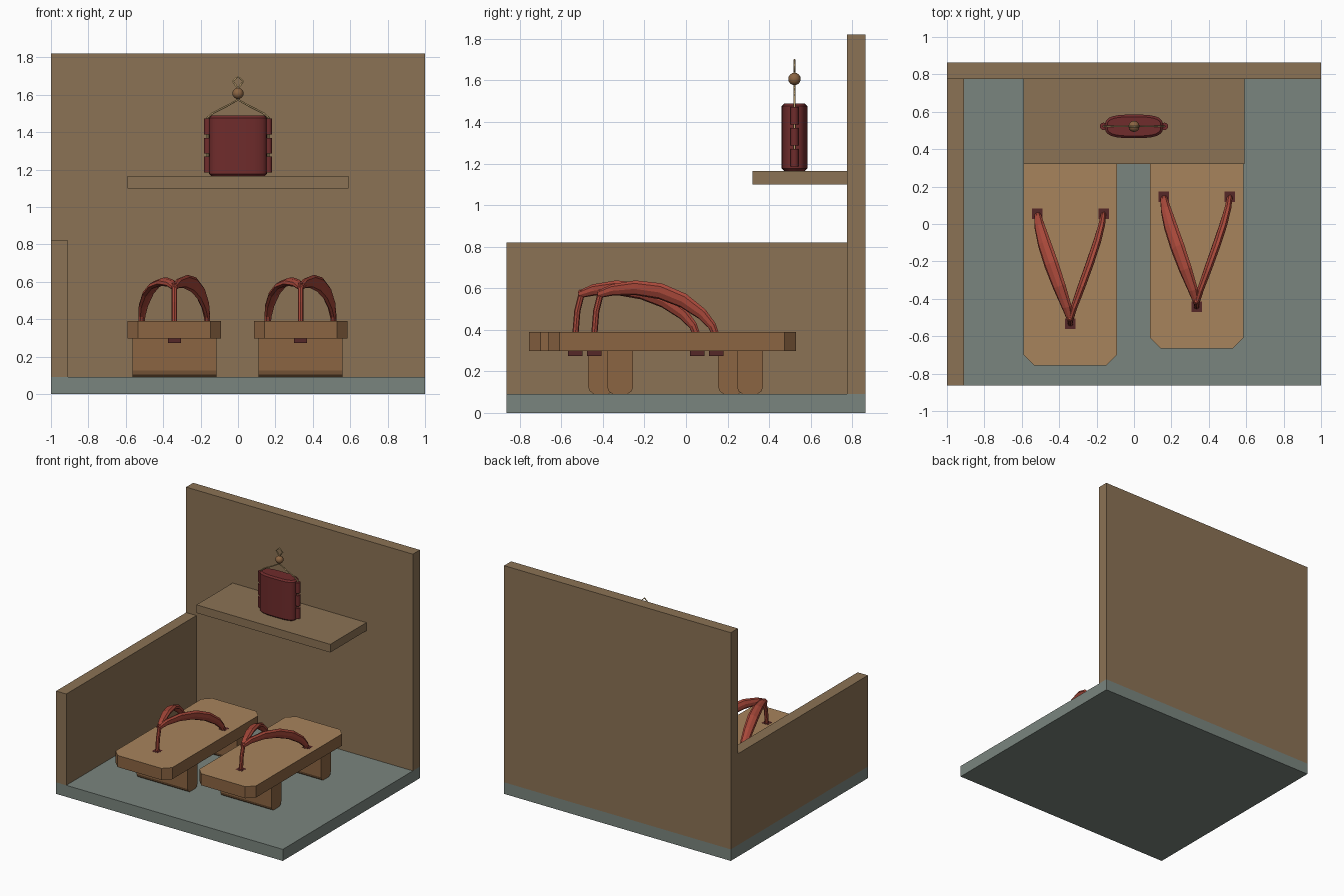
import bpy, bmesh, math
from mathutils import Vector

if "Cube" in bpy.data.objects:
    bpy.data.objects.remove(bpy.data.objects["Cube"])


def material(name, r, g, b):
    m = bpy.data.materials.new(name)
    m.diffuse_color = (r, g, b, 1)
    m.use_nodes = True
    m.node_tree.nodes["Principled BSDF"].inputs["Base Color"].default_value = m.diffuse_color
    return m


WALL = material("wall_wood", .26, .17, .09)
STONE = material("stone", .195, .235, .209)
DECK = material("light_wood", .39, .23, .107)
WOOD = material("wood", .26, .13, .055)
RED = material("red_cloth", .39, .065, .042)
DARK = material("dark_red", .09, .02, .02)
LACQUER = material("red_lacquer", .16, .025, .025)
CORD = material("cord", .50, .35, .16)


def finish(name, bm, *mats, smooth=False):
    bmesh.ops.recalc_face_normals(bm, faces=bm.faces)
    me = bpy.data.meshes.new(name)
    bm.to_mesh(me)
    bm.free()
    ob = bpy.data.objects.new(name, me)
    bpy.context.collection.objects.link(ob)
    for m in mats:
        me.materials.append(m)
    if smooth:
        bpy.context.view_layer.objects.active = ob
        ob.select_set(True)
        bpy.ops.object.shade_smooth_by_angle(angle=math.radians(40))
        ob.select_set(False)
    return ob


def prism(bm, pts, vec):
    f = bm.faces.new([bm.verts.new(p) for p in pts])
    r = bmesh.ops.extrude_face_region(bm, geom=[f])
    vs = [v for v in r["geom"] if isinstance(v, bmesh.types.BMVert)]
    bmesh.ops.translate(bm, verts=vs, vec=vec)


def box(name, x, y, z, mat):
    bm = bmesh.new()
    prism(bm, [(x[0], y[0], z[0]), (x[1], y[0], z[0]), (x[1], y[1], z[0]), (x[0], y[1], z[0])],
          (0, 0, z[1] - z[0]))
    return finish(name, bm, mat)


def loft(name, path, widths, thicks, roll, mat, sides=8):
    """Elliptical section swept along a path, its wide axis rolled from horizontal."""
    bm = bmesh.new()
    path = [Vector(p) for p in path]
    rings = []
    for i, p in enumerate(path):
        t = (path[min(i + 1, len(path) - 1)] - path[max(i - 1, 0)]).normalized()
        h = t.cross(Vector((0, 0, 1))).normalized()
        v = h.cross(t)
        w = h * math.cos(roll) + v * math.sin(roll)
        n = v * math.cos(roll) - h * math.sin(roll)
        rings.append([bm.verts.new(p + w * widths[i] * math.cos(a) + n * thicks[i] * math.sin(a))
                      for a in (2 * math.pi * k / sides for k in range(sides))])
    for a, b in zip(rings, rings[1:]):
        for k in range(sides):
            j = (k + 1) % sides
            bm.faces.new((a[k], a[j], b[j], b[k]))
    bm.faces.new(rings[0])
    bm.faces.new(rings[-1])
    return finish(name, bm, mat)


def cord(name, pts, closed=False, radius=.005):
    cu = bpy.data.curves.new(name, "CURVE")
    cu.dimensions = "3D"
    cu.bevel_depth = radius
    cu.bevel_resolution = 1
    cu.use_fill_caps = True
    s = cu.splines.new("POLY")
    s.points.add(len(pts) - 1)
    for q, p in zip(s.points, pts):
        q.co = (*p, 1)
    s.use_cyclic_u = closed
    cu.materials.append(CORD)
    bpy.context.collection.objects.link(bpy.data.objects.new(name, cu))


# Entry alcove
box("floor", (-1, 1), (-.864, .864), (0, .092), STONE)
box("back_wall", (-1, 1), (.775, .864), (.092, 1.82), WALL)
box("side_wall", (-1, -.91), (-.864, .775), (.092, .82), WALL)
box("shelf", (-.59, .59), (.32, .775), (1.10, 1.165), WALL)


def sandal(side, cx, cy):
    # Deck with cut corners and a lighter top
    hx, hy, c = .25, .5975, .056
    pts = []
    for sx, sy in ((1, 1), (-1, 1), (-1, -1), (1, -1)):
        pair = [(cx + sx * hx, cy + sy * (hy - c), .297), (cx + sx * (hx - c), cy + sy * hy, .297)]
        pts += pair if sx * sy > 0 else pair[::-1]
    bm = bmesh.new()
    prism(bm, pts, (0, 0, .093))
    for f in bm.faces:
        f.material_index = 0 if f.calc_center_median().z > .38 else 1
    finish(side + "_sandal_deck", bm, DECK, WOOD)

    # Two teeth with chamfered feet
    for label, dy in (("front", -.25), ("rear", .375)):
        y, h, c = cy + dy, .0625, .025
        prof = [(-h, .298), (-h, .092 + c * 1.3), (-h + c * .3, .092 + c * .5), (-h + c, .092)]
        prof += [(-a, z) for a, z in prof[::-1]]
        bm = bmesh.new()
        prism(bm, [(cx - .225, y + a, z) for a, z in prof], (.45, 0, 0))
        finish(f"{side}_{label}_tooth", bm, WOOD)

    # Strap plugs through the deck
    fy = cy - .375
    for label, x, y in (("front", 0, fy), ("left", -.177, fy + .587), ("right", .177, fy + .587)):
        box(f"{side}_{label}_plug", (cx + x - .028, cx + x + .028), (y - .028, y + .028),
            (.393, .394), DARK)
        box(f"{side}_{label}_knot", (cx + x - .035, cx + x + .035), (y - .035, y + .035),
            (.274, .30), DARK)

    # Toe post and two arched straps
    loft(side + "_toe_post", [(cx, fy, .37), (cx, fy + .01, .49), (cx, fy + .035, .59)],
         [.015] * 3, [.015] * 3, 0, RED)
    line = [(0, .02, .57), (.02, .09, .592), (.06, .2, .602), (.103, .32, .585),
            (.14, .43, .54), (.165, .52, .475), (.174, .567, .42), (.177, .587, .37)]
    for label, s, roll in (("left", -1, .35), ("right", 1, 1.3)):
        loft(f"{side}_{label}_strap", [(cx + s * x, fy + y, z) for x, y, z in line],
             [.018, .028, .037, .041, .038, .03, .022, .018],
             [.016, .018, .02, .02, .02, .018, .016, .015], roll, RED)


sandal("left", -.34, -.158)
sandal("right", .335, -.067)

# Lacquered case on the shelf
Y = .522
bm = bmesh.new()
rings = []
for z, d in ((1.165, .012), (1.177, 0), (1.476, 0), (1.488, .012)):
    ring = []
    for k in range(28):
        a = 2 * math.pi * k / 28
        ca, sa = math.cos(a), math.sin(a)
        ring.append(bm.verts.new(((.155 - d) * math.copysign(abs(ca) ** .65, ca),
                                  Y + (.063 - d) * math.copysign(abs(sa) ** .65, sa), z)))
    rings.append(ring)
for a, b in zip(rings, rings[1:]):
    for k in range(28):
        bm.faces.new((a[k], a[k - 1], b[k - 1], b[k]))
bm.faces.new(rings[0])
bm.faces.new(rings[-1])
finish("case_body", bm, LACQUER, smooth=True)

# Cord runners and cords on both sides
for label, s in (("left", -1), ("right", 1)):
    for i, z in enumerate((1.227, 1.328, 1.430)):
        bm = bmesh.new()
        bmesh.ops.create_cone(bm, cap_ends=True, segments=12, radius1=.02, radius2=.02, depth=.084)
        bmesh.ops.translate(bm, verts=bm.verts, vec=(s * .163, Y, z))
        finish(f"{label}_cord_runner_{i + 1}", bm, LACQUER, smooth=True)
    cord(label + "_cord", [(s * .163, Y, 1.185), (s * .163, Y, 1.478), (s * .135, Y, 1.502),
                           (s * .06, Y, 1.54), (s * .006, Y, 1.57), (s * .004, Y, 1.64)])

# Bead and top loop
bm = bmesh.new()
bmesh.ops.create_uvsphere(bm, u_segments=12, v_segments=8, radius=.03)
bmesh.ops.translate(bm, verts=bm.verts, vec=(0, Y, 1.607))
finish("bead", bm, WOOD, smooth=True)
cord("top_loop", [(0, Y, 1.635), (.012, Y, 1.65), (.028, Y, 1.672), (0, Y, 1.698),
                  (-.028, Y, 1.672), (-.012, Y, 1.65)], closed=True)
